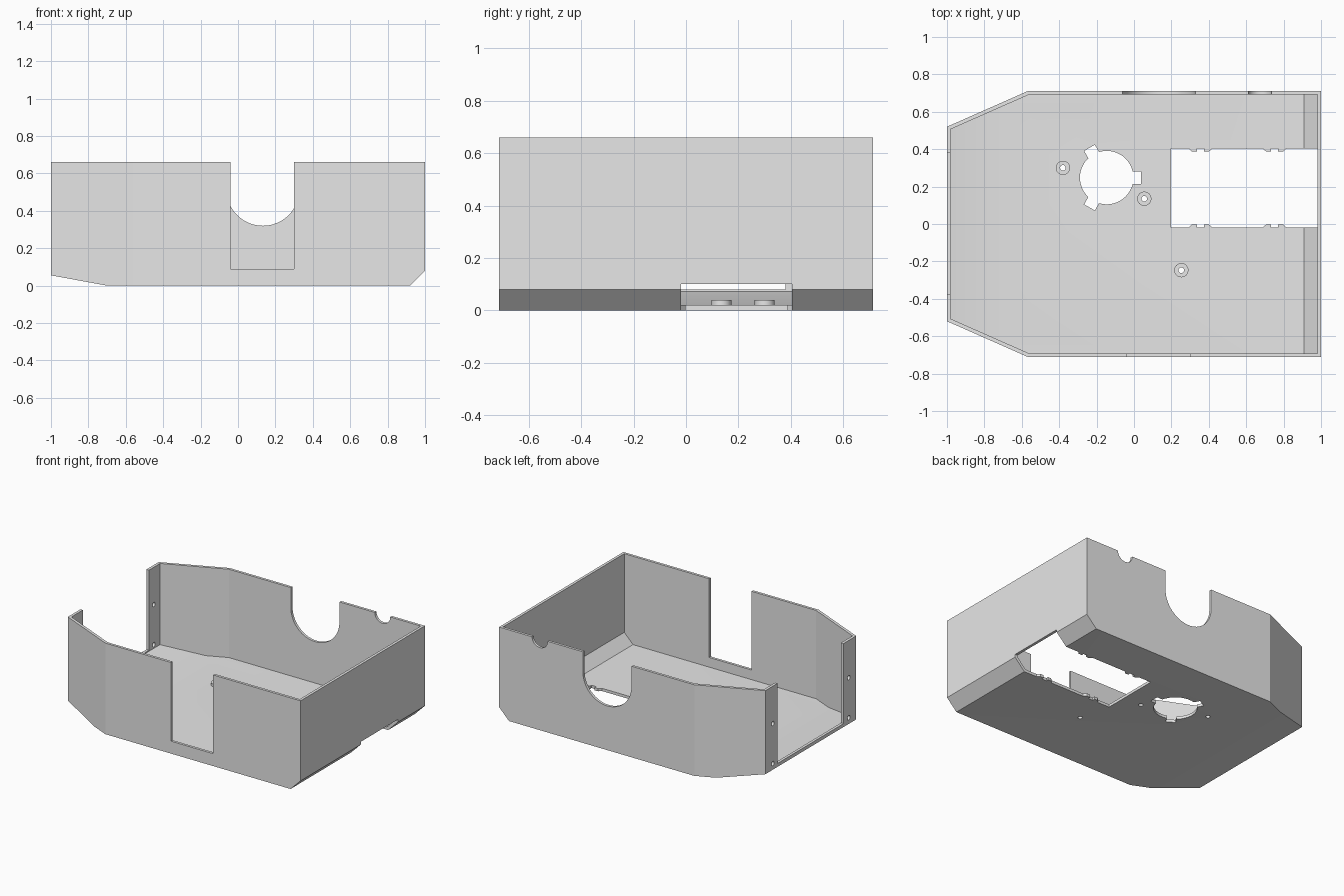
import bpy, bmesh, math

if "Cube" in bpy.data.objects:
    bpy.data.objects.remove(bpy.data.objects["Cube"])

grey = bpy.data.materials.new("plain grey")
grey.diffuse_color = (0.8, 0.8, 0.8, 1)
grey.use_nodes = True
grey.node_tree.nodes["Principled BSDF"].inputs["Base Color"].default_value = grey.diffuse_color


def prism(name, pts, axis, lo, hi):
    """Extrude a 2D outline along an axis from lo to hi."""
    place = {"x": lambda a, b, h: (h, a, b),
             "y": lambda a, b, h: (a, h, b),
             "z": lambda a, b, h: (a, b, h)}[axis]
    bm = bmesh.new()
    low = [bm.verts.new(place(a, b, lo)) for a, b in pts]
    high = [bm.verts.new(place(a, b, hi)) for a, b in pts]
    bm.faces.new(low)
    bm.faces.new(high)
    n = len(pts)
    for i in range(n):
        j = (i + 1) % n
        bm.faces.new((low[i], low[j], high[j], high[i]))
    bmesh.ops.recalc_face_normals(bm, faces=bm.faces[:])
    mesh = bpy.data.meshes.new(name)
    bm.to_mesh(mesh)
    bm.free()
    mesh.materials.append(grey)
    ob = bpy.data.objects.new(name, mesh)
    bpy.context.collection.objects.link(ob)
    return ob


def combine(ob, tool, op="DIFFERENCE"):
    """Apply a boolean and remove the tool."""
    mod = ob.modifiers.new("cut", "BOOLEAN")
    mod.operation, mod.solver, mod.object = op, "EXACT", tool
    bpy.context.view_layer.update()
    dg = bpy.context.evaluated_depsgraph_get()
    mesh = bpy.data.meshes.new_from_object(ob.evaluated_get(dg))
    ob.modifiers.clear()
    ob.data = mesh
    bpy.data.objects.remove(tool)
    return ob


def arc(cx, cy, r, start=0, end=360, steps=48):
    full = end - start == 360
    return [(cx + r * math.cos(math.radians(start + (end - start) * i / steps)),
             cy + r * math.sin(math.radians(start + (end - start) * i / steps)))
            for i in range(steps if full else steps + 1)]


def rect(x0, y0, x1, y1):
    return [(x0, y0), (x1, y0), (x1, y1), (x0, y1)]


def body(name, plan, side, top):
    """Plan outline intersected with side outline."""
    plan = plan + [(x, -y) for x, y in reversed(plan)]
    ob = prism(name, plan, "z", -0.2, top + 0.2)
    return combine(ob, prism("side", side + [(side[-1][0], top), (side[0][0], top)],
                             "y", -1, 1), "INTERSECT")


# Tray shell with a tapered nose and chamfered tail
shell = body("tray_shell", [(-1, 0.52), (-0.565, 0.712), (1, 0.712)],
             [(-1, 0.055), (-0.7, 0), (0.92, 0), (1, 0.08)], 0.66)
cavity = body("cavity", [(-0.98, 0.507), (-0.558, 0.693), (0.98, 0.693)],
              [(-0.98, 0.072), (-0.7, 0.02), (0.91, 0.02), (0.98, 0.09)], 1)
combine(shell, cavity)

# Wall openings: nose gap, front slot, rear U cut and small rear notch
combine(shell, prism("nose_gap", rect(-0.375, 0.08, 0.38, 0.9), "x", -1.1, -0.93))
combine(shell, prism("front_slot", rect(-0.04, 0.09, 0.30, 0.9), "y", -0.8, -0.6))
u_cut = arc(0.133, 0.515, 0.195, 180, 360, 32) + [(0.328, 0.9), (-0.062, 0.9)]
combine(shell, prism("u_cut", u_cut, "y", 0.6, 0.8))
combine(shell, prism("notch", arc(0.673, 0.66, 0.062), "y", 0.6, 0.8))

# Screw holes in the nose tabs
for y in (-0.435, 0.435):
    for z in (0.1, 0.39):
        combine(shell, prism("tab_hole", arc(y, z, 0.016, steps=24), "x", -1.1, -0.9))

# Toothed floor bay running out through the tail wall
lower = [(0.197, -0.02)]
for x in (0.29, 0.687):
    lower += [(x + dx, -0.02 + dy) for dx, dy in
              ((0, 0), (0.02, 0.018), (0.046, 0.018), (0.046, 0),
               (0.084, 0), (0.084, 0.018), (0.11, 0.018), (0.13, 0))]
lower.append((1.1, -0.02))
bay = lower + [(x, 0.385 - y) for x, y in reversed(lower)]
combine(shell, prism("floor_bay", bay, "z", -0.1, 0.10))

# Round floor hole with three key slots
cx, cy = -0.146, 0.248
combine(shell, prism("round_hole", arc(cx, cy, 0.143), "z", -0.1, 0.1))
for k in range(3):
    a = math.radians(120 * k)
    slot = [(cx + u * math.cos(a) - v * math.sin(a), cy + u * math.sin(a) + v * math.cos(a))
            for u, v in rect(0.05, -0.033, 0.184, 0.033)]
    combine(shell, prism("key_slot", slot, "z", -0.1, 0.1))

# Screw bosses standing on the floor, drilled through
parts = [shell]
for i, (x, y) in enumerate(((-0.38, 0.30), (0.055, 0.135), (0.253, -0.247))):
    boss = prism("screw_boss_%d" % (i + 1), arc(x, y, 0.038, steps=32), "z", 0.02, 0.04)
    for ob in (boss, shell):
        combine(ob, prism("drill", arc(x, y, 0.015, steps=24), "z", -0.1, 0.1))
    parts.append(boss)

# Smooth round walls, keep crisp edges
bpy.ops.object.select_all(action="DESELECT")
for ob in parts:
    ob.select_set(True)
bpy.context.view_layer.objects.active = shell
bpy.ops.object.shade_smooth_by_angle(angle=math.radians(16))
